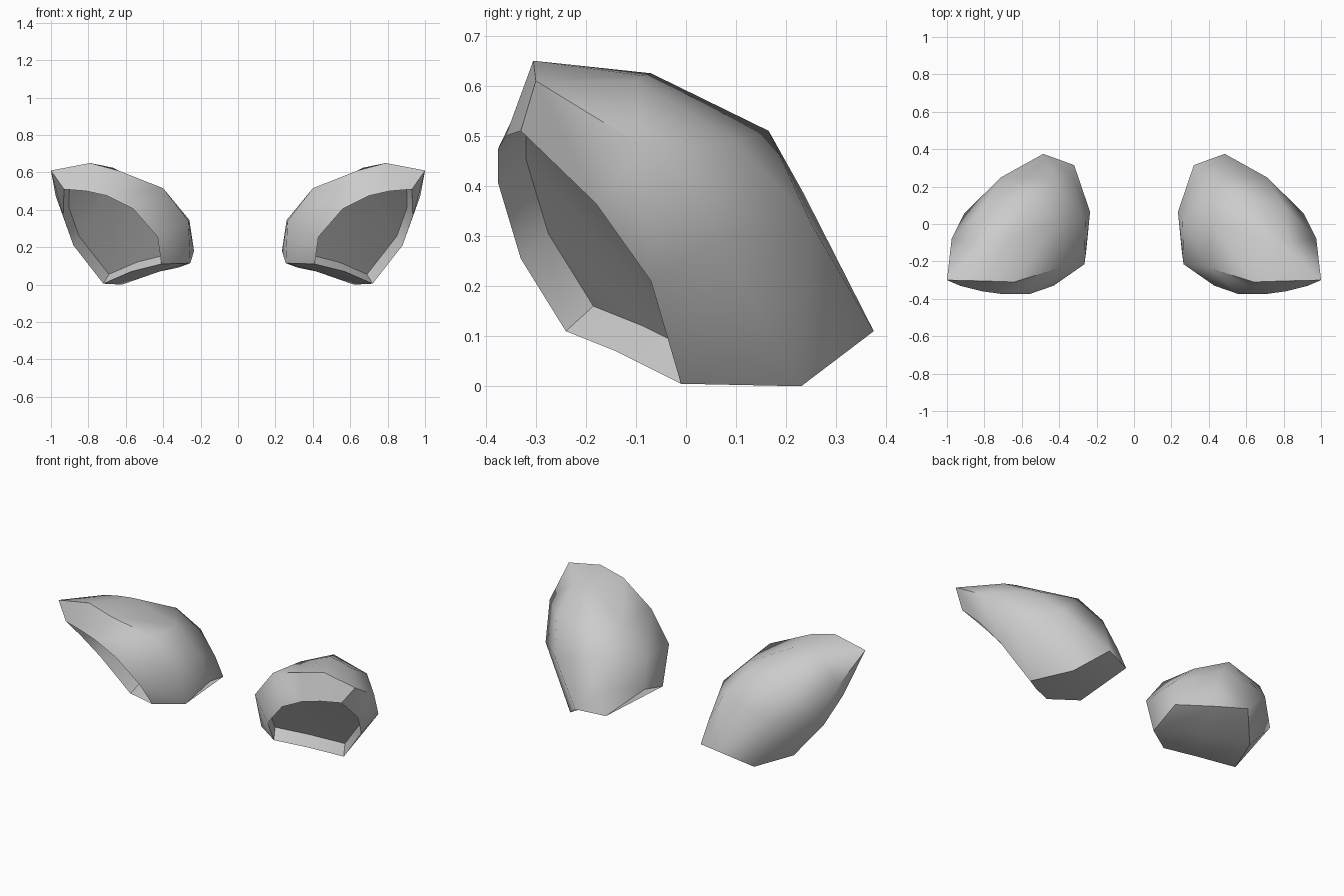
import bpy, bmesh, math
from mathutils import Vector

if "Cube" in bpy.data.objects:
    bpy.data.objects.remove(bpy.data.objects["Cube"])

# Three matching loops of the right guard: tip, over the top, down the inside,
# under the bottom, back up the outside
RIM = [(.93, -.33, .51), (.81, -.36, .50), (.70, -.375, .475), (.56, -.375, .405),
       (.43, -.33, .255), (.41, -.24, .11), (.57, -.14, .07), (.72, -.01, .005),
       (.88, -.07, .21), (.935, -.18, .365)]
EDGE = [(1, -.3, .61), (.79, -.305, .65), (.64, -.31, .61), (.40, -.235, .515),
        (.265, -.215, .34), (.255, -.14, .115), (.42, .06, .07), (.62, .23, 0),
        (.905, .06, .287), (.975, -.08, .475)]
BACK = [(.83, -.10, .61), (.76, -.085, .62), (.67, -.07, .625), (.42, 0, .50),
        (.26, .01, .345), (.235, .065, .18), (.32, .315, .09), (.485, .375, .11),
        (.71, .25, .325), (.80, .10, .49)]
RECESS = Vector((-.03, .055, .05))

bm = bmesh.new()


def loop(points):
    return [bm.verts.new(p) for p in points]


def bridge(a, b):
    n = len(a)
    for i in range(n):
        j = (i + 1) % n
        bm.faces.new((a[i], a[j], b[j], b[i]))


rim, edge, back = loop(RIM), loop(EDGE), loop(BACK)
floor = loop([Vector(p) + RECESS for p in RIM])

# Recess wall, front bevel and outer shell
bridge(floor, rim)
bridge(rim, edge)
bridge(edge, back)

# Recess floor
for ids in ((9, 0, 1), (8, 9, 1, 2), (7, 8, 2, 3), (6, 7, 3, 4), (6, 4, 5)):
    bm.faces.new([floor[i] for i in ids])

# Domed back with three crown points
upper, middle, low = loop([(.53, .165, .51), (.417, .235, .385), (.34, .27, .22)])
for crown, ids in ((upper, (8, 9, 0, 1, 2, 3)), (middle, (3, 4)), (middle, (7, 8)),
                   (low, (4, 5, 6, 7))):
    for i, j in zip(ids, ids[1:]):
        bm.faces.new((crown, back[i], back[j]))
for a, b in ((upper, middle), (middle, low)):
    left, right = (3, 8) if a is upper else (4, 7)
    bm.faces.new((a, back[left], b))
    bm.faces.new((a, b, back[right]))

bmesh.ops.recalc_face_normals(bm, faces=bm.faces)
mesh = bpy.data.meshes.new("shoulder_guards")
bm.to_mesh(mesh)
bm.free()

# Mirrored pair
guards = bpy.data.objects.new("shoulder_guards", mesh)
bpy.context.collection.objects.link(guards)
mirror = guards.modifiers.new("mirror", 'MIRROR')
mirror.use_mirror_merge = False
bpy.context.view_layer.objects.active = guards
guards.select_set(True)
bpy.ops.object.shade_smooth_by_angle(angle=math.radians(60))
